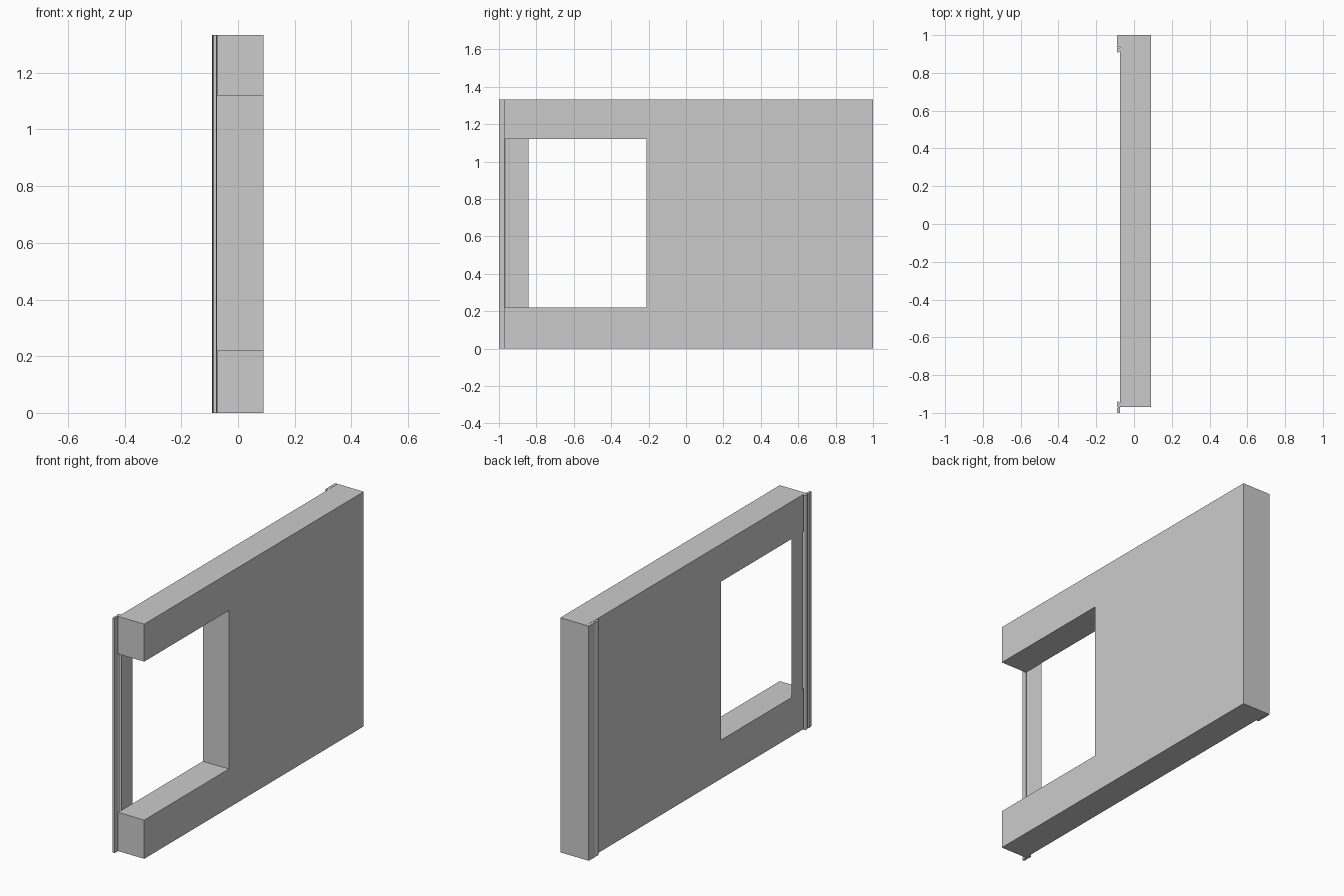
import bpy, bmesh
from math import pi, cos, sin

if "Cube" in bpy.data.objects:
    bpy.data.objects.remove(bpy.data.objects["Cube"])

HEIGHT = 1.333
BACK, FRONT = -0.074, 0.09      # wall faces along x
SILL, HEAD = 0.22, 1.12         # opening heights
END, JAMB = -0.97, -0.21        # open wall end and solid side of the opening


def make_object(name, bm, smooth=False):
    bmesh.ops.recalc_face_normals(bm, faces=bm.faces)
    mesh = bpy.data.meshes.new(name)
    bm.to_mesh(mesh)
    bm.free()
    obj = bpy.data.objects.new(name, mesh)
    bpy.context.collection.objects.link(obj)
    if smooth:
        bpy.context.view_layer.objects.active = obj
        obj.select_set(True)
        bpy.ops.object.shade_smooth_by_angle()
        obj.select_set(False)
    return obj


def prism(name, points, direction, smooth=False):
    """Extrude a closed outline along a direction."""
    bm = bmesh.new()
    face = bm.faces.new([bm.verts.new(p) for p in points])
    ext = bmesh.ops.extrude_face_region(bm, geom=[face], use_keep_orig=True)
    moved = [g for g in ext["geom"] if isinstance(g, bmesh.types.BMVert)]
    bmesh.ops.translate(bm, verts=moved, vec=direction)
    return make_object(name, bm, smooth)


# Wall: C-shaped outline, opening runs out through the near end
outline = [(END, 0), (1, 0), (1, HEIGHT), (END, HEIGHT),
           (END, HEAD), (JAMB, HEAD), (JAMB, SILL), (END, SILL)]
prism("wall", [(BACK, y, z) for y, z in outline], (FRONT - BACK, 0, 0))

# Thin back panel strip crossing the opening
bm = bmesh.new()
bm.faces.new([bm.verts.new(p) for p in (
    (BACK, -0.945, SILL), (BACK, -0.843, SILL),
    (BACK, -0.843, HEAD), (BACK, -0.945, HEAD))])
make_object("back_strip", bm)


def trim(name, outer, inner, side):
    """Vertical moulding: flat board with a rounded bead on its inner edge."""
    x_out, x_in = -0.09, -0.075
    bead = 0.031
    y0 = inner + side * bead          # where the board meets the bead
    mid_y, mid_x = inner + side * bead / 2, -0.0825
    board = [(x_in, outer), (-0.087, outer), (x_out, outer - side * 0.008),
             (x_out, y0 + side * 0.004), (-0.085, y0), (x_in, y0)]
    prism(name + "_board", [(x, y, 0) for x, y in board], (0, 0, HEIGHT), True)
    ring = [(mid_x + 0.0085 * cos(i * pi / 8),
             mid_y + bead / 2 * sin(i * pi / 8), 0) for i in range(16)]
    prism(name + "_bead", ring, (0, 0, HEIGHT), True)


trim("far_trim", 1.0, 0.907, 1)
trim("near_trim", -1.0, -0.939, -1)
